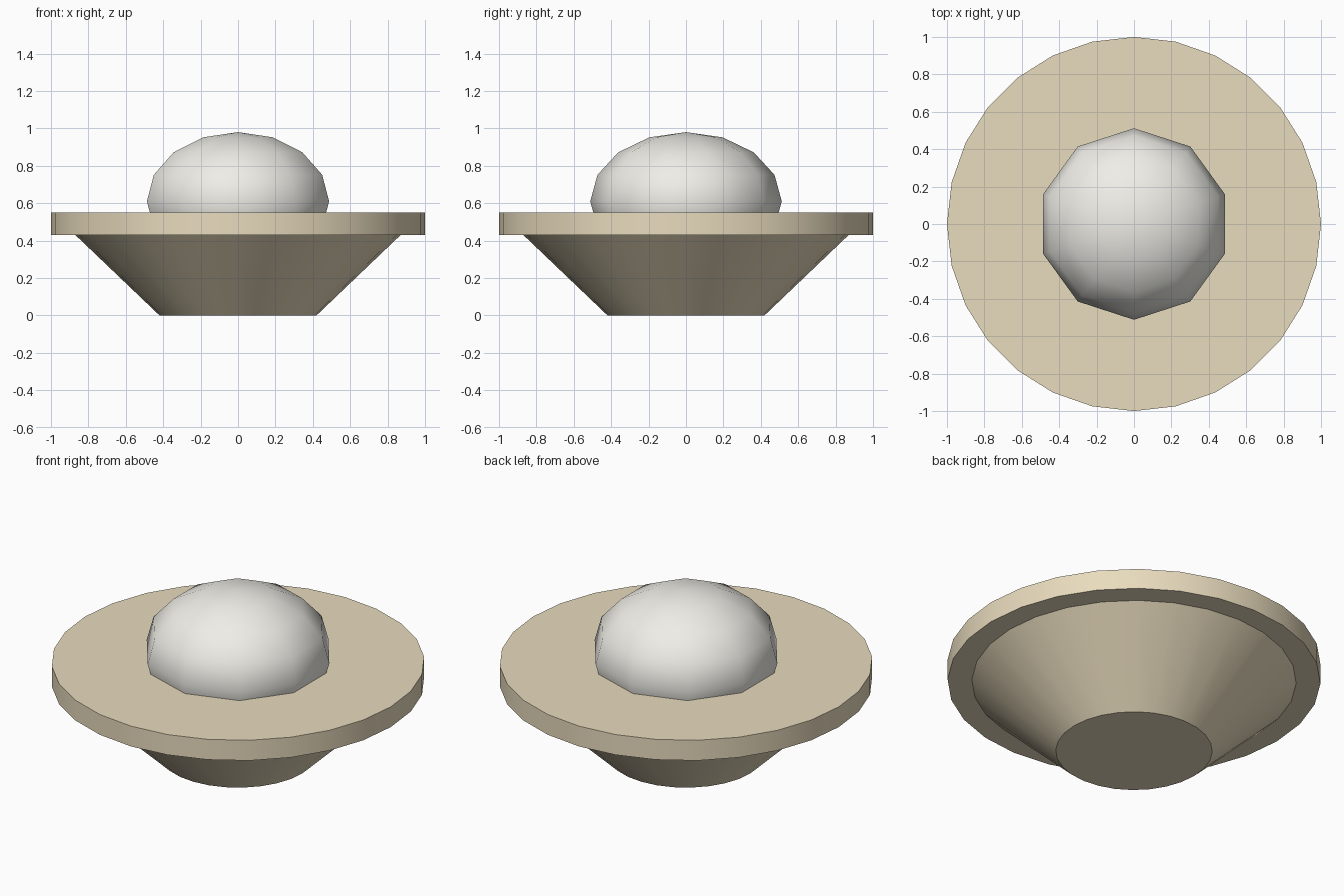
import bpy
import math

if "Cube" in bpy.data.objects:
    bpy.data.objects.remove(bpy.data.objects["Cube"])


def material(name, color):
    mat = bpy.data.materials.new(name)
    mat.diffuse_color = (*color, 1.0)
    mat.use_nodes = True
    mat.node_tree.nodes["Principled BSDF"].inputs["Base Color"].default_value = mat.diffuse_color
    return mat


def finish(name, mat, angle):
    obj = bpy.context.object
    obj.name = name
    obj.data.materials.append(mat)
    bpy.ops.object.shade_smooth_by_angle(angle=math.radians(angle))
    return obj


def frustum(name, r_bottom, r_top, z_bottom, z_top, mat):
    bpy.ops.mesh.primitive_cone_add(
        vertices=28, radius1=r_bottom, radius2=r_top, depth=z_top - z_bottom,
        location=(0, 0, (z_bottom + z_top) / 2))
    return finish(name, mat, 35)


tan = material("tan_clay", (0.81, 0.71, 0.51))
white = material("off_white", (0.86, 0.85, 0.80))

# Tapered bowl body and the wider rim resting on it
frustum("bowl_body", 0.42, 0.87, 0.0, 0.43, tan)
frustum("bowl_rim", 1.0, 1.0, 0.43, 0.55, tan)

# Low-poly rounded mound, partly sunk into the bowl
bpy.ops.mesh.primitive_uv_sphere_add(segments=10, ring_count=8, radius=1, location=(0, 0, 0.61))
bpy.context.object.scale = (0.512, 0.512, 0.37)
bpy.ops.object.transform_apply(location=False, rotation=False, scale=True)
finish("mound", white, 40)
